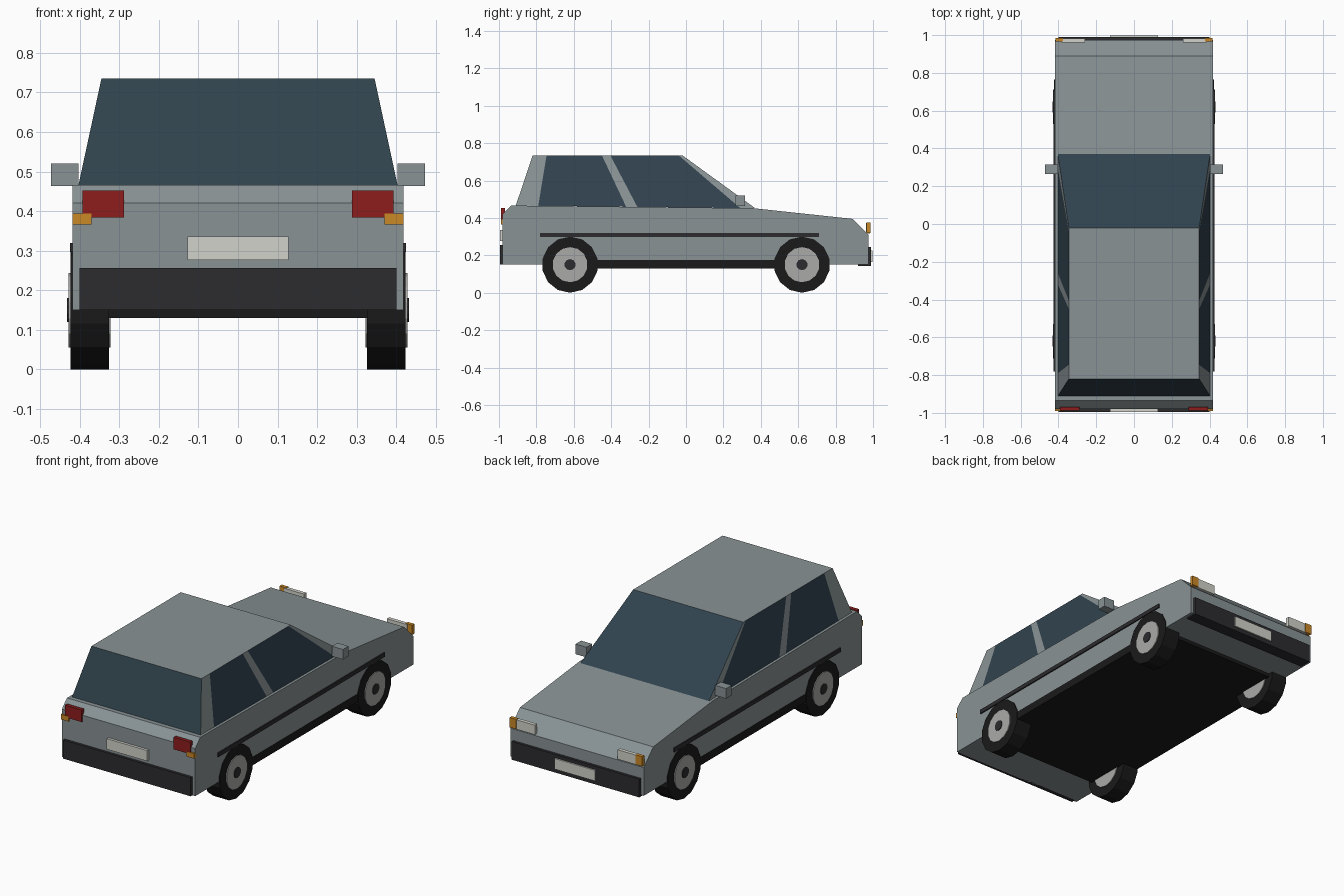
import bpy, bmesh
from math import sin, cos, pi

if "Cube" in bpy.data.objects:
    bpy.data.objects.remove(bpy.data.objects["Cube"])


def material(name, r, g, b):
    m = bpy.data.materials.new(name)
    m.diffuse_color = (r, g, b, 1)
    m.use_nodes = True
    m.node_tree.nodes["Principled BSDF"].inputs["Base Color"].default_value = m.diffuse_color
    return m


PAINT = material("grey_paint", 0.25, 0.29, 0.30)
GLASS = material("dark_glass", 0.03, 0.055, 0.075)
BLACK = material("black_rubber", 0.01, 0.01, 0.01)
TRIM = material("dark_trim", 0.025, 0.025, 0.028)
SILVER = material("silver", 0.4, 0.4, 0.39)
WHITE = material("off_white", 0.65, 0.65, 0.6)
RED = material("red_lens", 0.27, 0.012, 0.012)
AMBER = material("amber_lens", 0.6, 0.25, 0.02)


def finish(name, bm, *mats):
    bmesh.ops.recalc_face_normals(bm, faces=bm.faces)
    me = bpy.data.meshes.new(name)
    bm.to_mesh(me)
    bm.free()
    for m in mats:
        me.materials.append(m)
    ob = bpy.data.objects.new(name, me)
    bpy.context.collection.objects.link(ob)
    return ob


def prism(name, pts, x0, x1, mat):
    """Extrude a (y, z) outline from x0 to x1."""
    bm = bmesh.new()
    face = bm.faces.new([bm.verts.new((x0, y, z)) for y, z in pts])
    ext = bmesh.ops.extrude_face_region(bm, geom=[face], use_keep_orig=True)
    moved = [v for v in ext["geom"] if isinstance(v, bmesh.types.BMVert)]
    bmesh.ops.translate(bm, verts=moved, vec=(x1 - x0, 0, 0))
    return finish(name, bm, mat)


def box(name, x, y, z, mat):
    return prism(name, [(y[0], z[0]), (y[1], z[0]), (y[1], z[1]), (y[0], z[1])], x[0], x[1], mat)


def disc(name, x, y, z, r, n, mat):
    pts = [(y + r * sin(2 * pi * i / n), z - r * cos(2 * pi * i / n)) for i in range(n)]
    return prism(name, pts, x[0], x[1], mat)


# Lower body
prism("body", [(-0.98, 0.15), (-0.98, 0.42), (-0.935, 0.466), (0.36, 0.452),
               (0.89, 0.395), (0.975, 0.31), (0.975, 0.15)], -0.418, 0.418, PAINT)

# Cabin: tapered greenhouse with side panels split into pillars and glass
base_y = [-0.91, -0.79, -0.32, -0.26, 0.29, 0.37]
roof_y = [-0.82, -0.745, -0.45, -0.405, -0.04, -0.02]
bm = bmesh.new()
rows = {}
for s in (-1, 1):
    low = [bm.verts.new((s * 0.403, y, 0.456 - 0.011 * y)) for y in base_y]
    high = [bm.verts.new((s * 0.345, y, 0.735)) for y in roof_y]
    rows[s] = (low, high)
    for i in range(5):
        f = bm.faces.new((low[i], low[i + 1], high[i + 1], high[i]))
        f.material_index = 1 if i in (1, 3) else 0
(ll, lh), (rl, rh) = rows[-1], rows[1]
bm.faces.new(lh + rh[::-1])
bm.faces.new(ll + rl[::-1])
for i in (0, -1):
    bm.faces.new((ll[i], rl[i], rh[i], lh[i])).material_index = 1
finish("cabin", bm, PAINT, GLASS)

# Underside, bumpers and plates
box("floor_and_sills", (-0.42, 0.42), (-0.74, 0.74), (0.13, 0.175), BLACK)
box("rear_bumper", (-0.4, 0.4), (-0.995, -0.97), (0.15, 0.256), TRIM)
box("front_bumper", (-0.4, 0.4), (0.92, 0.99), (0.142, 0.245), TRIM)
box("rear_plate", (-0.127, 0.127), (-0.995, -0.975), (0.276, 0.336), WHITE)
box("front_plate", (-0.127, 0.127), (0.98, 0.998), (0.165, 0.225), WHITE)

for side, s in (("left", -1), ("right", 1)):
    def sx(a, b):
        return (s * a, s * b)

    # Lights
    box(side + "_tail_light", sx(0.288, 0.393), (-0.988, -0.968), (0.384, 0.452), RED)
    box(side + "_rear_indicator", sx(0.37, 0.418), (-0.99, -0.965), (0.366, 0.394), AMBER)
    box(side + "_headlight", sx(0.26, 0.385), (0.962, 0.983), (0.318, 0.372), WHITE)
    box(side + "_front_indicator", sx(0.375, 0.416), (0.966, 0.986), (0.32, 0.375), AMBER)
    # Door mirror and rubbing strip
    box(side + "_mirror", sx(0.403, 0.472), (0.265, 0.315), (0.463, 0.52), PAINT)
    box(side + "_side_strip", sx(0.41, 0.425), (-0.78, 0.71), (0.297, 0.32), TRIM)
    # Wheels
    for end, y in (("rear", -0.62), ("front", 0.62)):
        tag = side + "_" + end
        disc(tag + "_tyre", sx(0.326, 0.423), y, 0.15, 0.15, 14, BLACK)
        disc(tag + "_wheel_disc", sx(0.322, 0.428), y, 0.15, 0.094, 14, SILVER)
        disc(tag + "_hub_cap", sx(0.40, 0.432), y, 0.15, 0.03, 10, TRIM)
